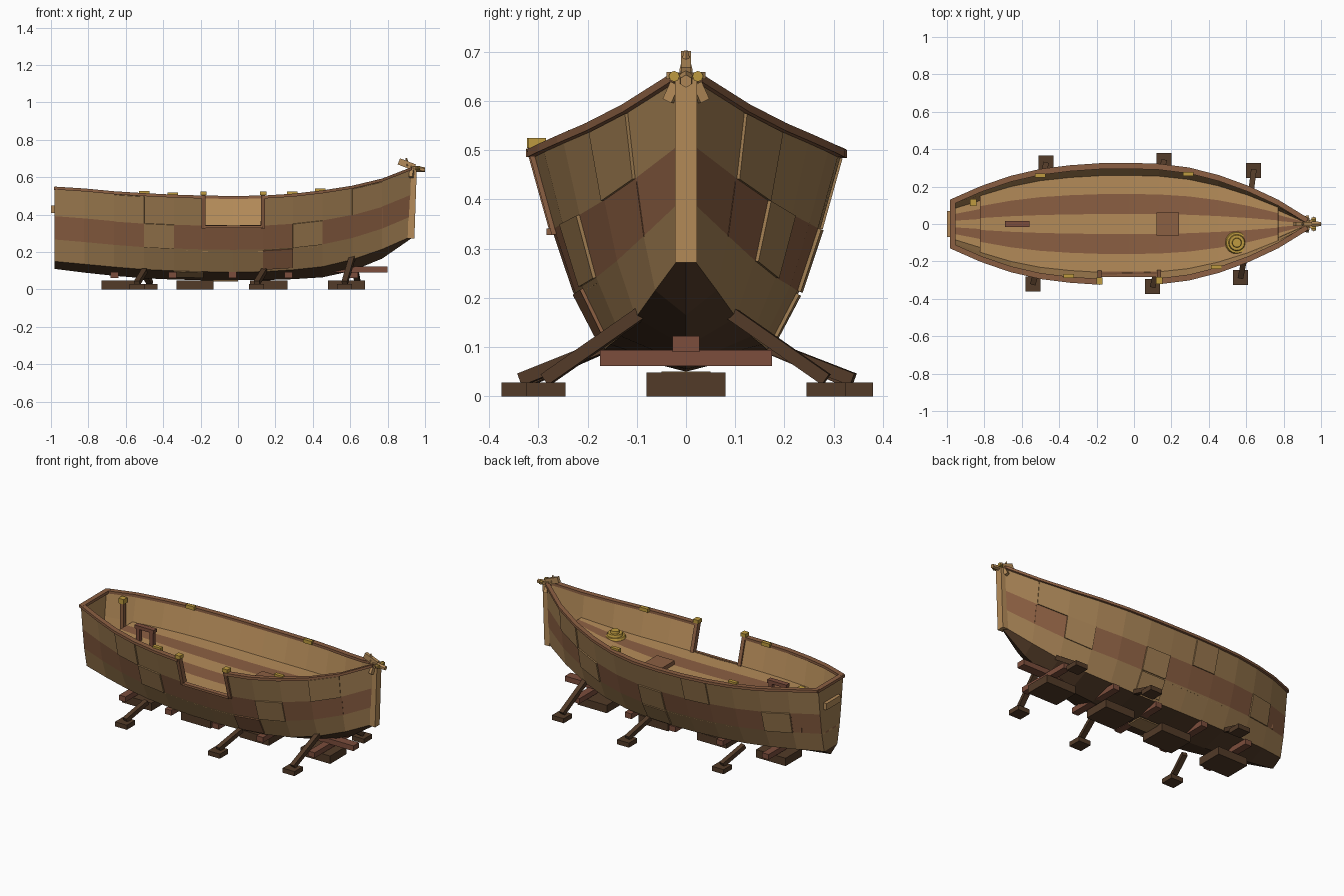
import bpy, bmesh, math
from mathutils import Vector

if "Cube" in bpy.data.objects:
    bpy.data.objects.remove(bpy.data.objects["Cube"])


def material(name, rgb):
    m = bpy.data.materials.new(name)
    m.use_nodes = True
    m.diffuse_color = (*rgb, 1)
    bsdf = m.node_tree.nodes["Principled BSDF"]
    bsdf.inputs["Base Color"].default_value = (*rgb, 1)
    bsdf.inputs["Roughness"].default_value = 0.8
    return m


TAN = material("tan_wood", (0.46, 0.26, 0.10))
PLANK = material("weathered_tan_wood", (0.36, 0.21, 0.085))
BROWN = material("brown_wood", (0.26, 0.115, 0.055))
DARK = material("dark_wood", (0.085, 0.043, 0.021))
RED = material("red_wood", (0.20, 0.075, 0.045))
GOLD = material("gold_brass", (0.52, 0.33, 0.05))


def make(name, bm, mats, recalc=True):
    if recalc:
        bmesh.ops.recalc_face_normals(bm, faces=bm.faces)
    me = bpy.data.meshes.new(name)
    bm.to_mesh(me)
    bm.free()
    for m in mats:
        me.materials.append(m)
    ob = bpy.data.objects.new(name, me)
    bpy.context.collection.objects.link(ob)
    return ob


def solidify(ob, thickness, offset=-1, inner=0):
    mod = ob.modifiers.new("thickness", 'SOLIDIFY')
    mod.thickness, mod.offset, mod.material_offset = thickness, offset, inner


def box(name, x, y, z, mat):
    """Axis-aligned box from (low, high) pairs."""
    bm = bmesh.new()
    bmesh.ops.create_cube(bm, size=1)
    for v in bm.verts:
        v.co = [p[0] if c < 0 else p[1] for c, p in zip(v.co, (x, y, z))]
    return make(name, bm, [mat])


def beam(name, a, b, w, h, mat, sides=0):
    """Bar from a to b, square in section or a prism with the given sides."""
    a, b = Vector(a), Vector(b)
    bm = bmesh.new()
    if sides:
        bmesh.ops.create_cone(bm, segments=sides, cap_ends=True, radius1=w, radius2=h, depth=(b - a).length)
    else:
        bmesh.ops.create_cube(bm, size=1)
        bmesh.ops.scale(bm, vec=(w, h, (b - a).length), verts=bm.verts)
    ob = make(name, bm, [mat])
    ob.rotation_mode = 'QUATERNION'
    ob.rotation_quaternion = (b - a).to_track_quat('Z', 'Y')
    ob.location = (a + b) / 2
    return ob


def sweep(name, sections, mat):
    """Closed bar through a row of cross-sections."""
    bm = bmesh.new()
    rows = [[bm.verts.new(p) for p in s] for s in sections]
    n = len(rows[0])
    for r, q in zip(rows, rows[1:]):
        for k in range(n):
            bm.faces.new((r[k], r[(k + 1) % n], q[(k + 1) % n], q[k]))
    bm.faces.new(rows[0])
    bm.faces.new(rows[-1])
    return make(name, bm, [mat])


# Hull lines per station: half beam, sheer, keel, chine
STEP = (0.93 + 0.98) / 12
LINES = [(.12, .54, .11, .15), (.19, .53, .09, .135), (.245, .515, .073, .12),
         (.282, .505, .06, .107), (.302, .497, .053, .1), (.313, .492, .05, .095),
         (.315, .49, .05, .093), (.31, .492, .05, .095), (.29, .502, .055, .105),
         (.25, .52, .065, .122), (.192, .545, .1, .16), (.118, .583, .165, .215),
         (.02, .645, .275, .285)]
LAST = len(LINES) - 1
WIDTH = (0, .53, .73, .865, 1)
RISE = (0, 0, .3, .62, 1)
GATE = (5, 6)


def hull(i, t, side):
    """Point on the hull at station i (0..12), level t (0..4)."""
    k = min(int(i), LAST - 1)
    w, top, keel, chine = (a + (b - a) * (i - k) for a, b in zip(LINES[k], LINES[k + 1]))
    j = min(int(t), 3)
    f = t - j
    mix = lambda row: row[j] + (row[j + 1] - row[j]) * f
    z = keel + (chine - keel) * f if j == 0 else chine + (top - chine) * mix(RISE)
    return Vector((-.98 + STEP * i, side * w * mix(WIDTH), z))


def station(x):
    return (x + .98) / STEP


# Planked hull with the boarding gate left open
bm = bmesh.new()
V = {}
for i in range(LAST + 1):
    for j in range(5):
        for s in (-1, 1):
            V[i, j, s] = V[i, 0, -1] if j == 0 and s == 1 else bm.verts.new(hull(i, j, s))


def hull_face(vs, mat):
    vs = list(dict.fromkeys(vs))
    bm.faces.new(vs).material_index = mat


for s in (-1, 1):
    for i in range(LAST):
        for j in range(4):
            if s == -1 and j == 3 and i in GATE:
                continue
            quad = [V[i, j, s], V[i + 1, j, s], V[i + 1, j + 1, s], V[i, j + 1, s]]
            hull_face(quad if s < 0 else quad[::-1], j)
for j in range(4):
    hull_face([V[0, j, 1], V[0, j, -1], V[0, j + 1, -1], V[0, j + 1, 1]], 0 if j == 0 else 1)
ob = make("hull", bm, [DARK, PLANK, BROWN, PLANK] + [TAN] * 4, recalc=False)
solidify(ob, .012, -1, 4)


# Overlaid repair planks
def plate(side, i0, i1, t0, t1, mat):
    bm = bmesh.new()
    out = Vector((0, side * .007, -.002))
    rows = [[bm.verts.new(hull(i, t, side) + out) for t in (t0, t1)] for i in range(i0, i1 + 1)]
    for a, b in zip(rows, rows[1:]):
        q = (a[0], b[0], b[1], a[1])
        bm.faces.new(q if side < 0 else q[::-1])
    solidify(make("repair_plank", bm, [mat], recalc=False), .009)


for args in [(-1, 3, 4, 2, 3, PLANK), (-1, 8, 9, 2, 3, PLANK), (-1, 7, 8, 1.1, 1.95, BROWN),
             (-1, 2, 3, 3, 3.95, PLANK), (-1, 4, 5, .3, .95, PLANK), (-1, 10, 11, 3, 3.95, PLANK),
             (1, 10, 11, 3, 3.95, PLANK), (1, 9, 10, 2, 3, PLANK), (1, 6, 7, 2, 3, PLANK),
             (1, 1, 2, 2, 3, PLANK), (1, 6, 7, 1.1, 1.95, PLANK), (1, 4, 5, 3, 3.95, PLANK)]:
    plate(*args)


# Striped floor and the lower deck at both ends
def deck(name, i0, i1, level):
    bm = bmesh.new()
    cuts = (-1, -.6, -.2, .2, .6, 1)
    rows = []
    for i in range(i0, i1 + 1):
        p = hull(i, level, 1)
        rows.append([bm.verts.new((p.x, max(p.y - .005, .004) * c, p.z)) for c in cuts])
    for a, b in zip(rows, rows[1:]):
        for k in range(5):
            bm.faces.new((a[k], b[k], b[k + 1], a[k + 1])).material_index = k % 2
    solidify(make(name, bm, [TAN, BROWN], recalc=False), .01)


deck("floor", 1, 11, 3)
deck("lower_deck", 0, LAST, 2)
for i in (1, 11):
    bm = bmesh.new()
    bm.faces.new([bm.verts.new(hull(i, t, s) * .998) for t, s in ((2, -1), (2, 1), (2.95, 1), (2.95, -1))])
    solidify(make("bulkhead", bm, [BROWN]), .008, 0)


# Rail caps, broken at the gate
def rail(name, side, i0, i1):
    sections = []
    for i in range(i0, i1 + 1):
        p = hull(i, 4, side)
        sections.append([(p.x, side * max(p.y * side + dy, 0), p.z + dz)
                         for dy, dz in ((-.02, -.006), (.012, -.006), (.012, .01), (-.02, .01))])
    sweep(name, sections, BROWN)


rail("left_rail", 1, 0, LAST)
rail("right_stern_rail", -1, 0, GATE[0])
rail("right_bow_rail", -1, GATE[-1] + 1, LAST)
box("stern_rail", (-.985, -.955), (-.13, .13), (.532, .549), BROWN)
box("stern_board", (-1, -.975), (-.07, .07), (.41, .45), TAN)

# Gate posts, sill and brass caps
for i in (GATE[0], GATE[-1] + 1):
    lo, hi = hull(i, 3, -1), hull(i, 4, -1)
    beam("gate_post", lo + Vector((0, .01, -.01)), hi + Vector((0, .003, .015)), .022, .03, BROWN)
    box("gate_post_cap", (hi.x - .017, hi.x + .017), (hi.y - .01, hi.y + .026), (hi.z + .012, hi.z + .033), GOLD)
box("gate_sill", (-.18, .13), (-.283, -.255), (.328, .341), BROWN)

# Brass cleats along the rails
for x, s in ((-.5, 1), (.29, 1), (-.35, -1), (.44, -1)):
    p = hull(station(x), 4, s)
    y = p.y - s * .024
    box("rail_cleat", (x - .028, x + .028), (y - .011, y + .011), (p.z, p.z + .022), GOLD)

# Deck fittings
box("hatch", (.12, .24), (-.062, .062), (.335, .365), BROWN)
for k, r in enumerate((.062, .045, .026)):
    z = .38 + k * .014
    beam("rope_coil", (.55, -.1, z), (.55, -.1, z + .014), r, r * .9, GOLD, 16)
box("bench_top", (-.69, -.56), (-.016, .016), (.44, .46), RED)
for x in (-.67, -.58):
    box("bench_leg", (x - .012, x + .012), (-.012, .012), (.34, .44), RED)
box("stern_post", (-.872, -.848), (.103, .127), (.26, .5), BROWN)
box("stern_post_cap", (-.878, -.842), (.097, .133), (.5, .53), GOLD)

# Stem and bow ornament
beam("stem", (.925, 0, .272), (.938, 0, .645), .044, .036, TAN)
beam("bow_spike", (.86, 0, .685), (.945, 0, .652), .02, .035, TAN)
beam("bow_tip", (.905, 0, .66), (.9, 0, .702), .014, .004, TAN, 4)
beam("bow_spar", (.92, 0, .648), (1, 0, .64), .018, .013, TAN, 6)
for s in (-1, 1):
    beam("bow_cheek", (.93, s * .02, .635), (.925, s * .036, .6), .02, .02, TAN)
    beam("bow_arm", (.93, 0, .648), (.965, s * .035, .652), .014, .014, TAN)
    beam("bow_knob", (.95, s * .024, .65), (.972, s * .024, .65), .011, .011, GOLD, 8)

# Keel blocks and cross beams
for x in (-.63, -.23, .165, .58):
    box("keel_block", (x - .1, x + .1), (-.08, .08), (0, .048), DARK)
for x in (-.66, -.35, -.03, .27, .62):
    box("cross_beam", (x - .022, x + .022), (-.175, .175), (.062, .094), RED)
box("bow_support", (.45, .8), (-.027, .027), (.09, .122), RED)
box("keel_plate", (-.2, 0), (-.05, .05), (.042, .05), PLANK)

# Slanted props on foot pads
for x, y, dx, ytop, ztop in ((-.47, .325, -.04, .17, .1), (.16, .34, -.03, .17, .1), (.64, .285, -.025, .09, .17),
                             (-.54, -.32, .04, -.17, .1), (.1, -.335, .04, -.17, .1), (.57, -.285, .04, -.09, .17)):
    box("foot_pad", (x - .04, x + .04), (y - .04, y + .04), (0, .028), DARK)
    beam("prop", (x, y, .034), (x + dx, ytop, ztop), .03, .026, DARK)
